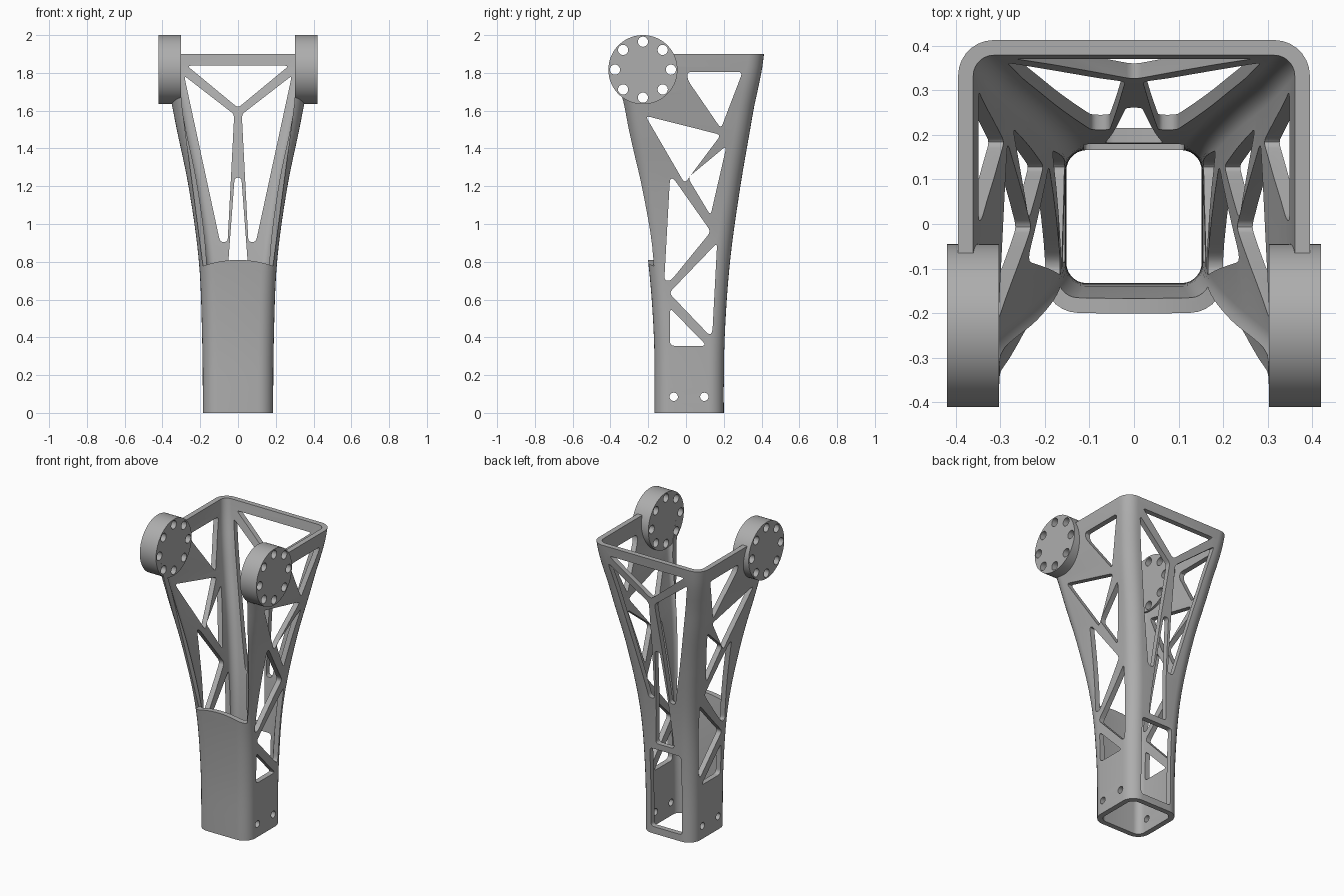
import bpy, bmesh, math
from mathutils import Vector

if "Cube" in bpy.data.objects:
    bpy.data.objects.remove(bpy.data.objects["Cube"], do_unlink=True)

grey = bpy.data.materials.new("satin grey")
grey.use_nodes = True
grey.diffuse_color = (0.42, 0.42, 0.42, 1)
grey.node_tree.nodes["Principled BSDF"].inputs["Base Color"].default_value = (0.42, 0.42, 0.42, 1)


def make(name, bm):
    bmesh.ops.recalc_face_normals(bm, faces=bm.faces)
    mesh = bpy.data.meshes.new(name)
    bm.to_mesh(mesh)
    bm.free()
    mesh.materials.append(grey)
    obj = bpy.data.objects.new(name, mesh)
    bpy.context.collection.objects.link(obj)
    return obj


def rounded(points, d):
    """Soften the corners of a 2D outline."""
    out, pts = [], [Vector(p) for p in points]
    for i, p in enumerate(pts):
        a, b = pts[i - 1] - p, pts[(i + 1) % len(pts)] - p
        a = p + a.normalized() * min(d, a.length * 0.45)
        b = p + b.normalized() * min(d, b.length * 0.45)
        for k in range(5):
            t = k / 4
            out.append(a * (1 - t) ** 2 + p * 2 * t * (1 - t) + b * t * t)
    return out


def circle(u, v, r, n=24):
    return [(u + r * math.cos(math.tau * i / n), v + r * math.sin(math.tau * i / n)) for i in range(n)]


def prism(bm, outline, axis, lo, hi):
    """Extrude a (horizontal, z) outline along x or y."""
    def place(p, w):
        return bm.verts.new((w, p[0], p[1]) if axis == "x" else (p[0], w, p[1]))
    a, b = [place(p, lo) for p in outline], [place(p, hi) for p in outline]
    bm.faces.new(a)
    bm.faces.new(b)
    for i in range(len(a)):
        j = (i + 1) % len(a)
        bm.faces.new((a[i], a[j], b[j], b[i]))


def cut(obj, cutter):
    mod = obj.modifiers.new("cut", "BOOLEAN")
    mod.operation, mod.solver, mod.object = "DIFFERENCE", "EXACT", cutter
    cutter.hide_render = True


def finish(obj):
    """Bake the cuts and smooth the curved surfaces."""
    graph = bpy.context.evaluated_depsgraph_get()
    mesh = bpy.data.meshes.new_from_object(obj.evaluated_get(graph))
    obj.modifiers.clear()
    obj.data = mesh
    bpy.ops.object.select_all(action="DESELECT")
    obj.select_set(True)
    bpy.context.view_layer.objects.active = obj
    bpy.ops.object.shade_smooth_by_angle(angle=math.radians(30))


# Flared tube profile: height, half width, front y, back y
LEVELS = [(0, .186, -.167, .2), (.4, .19, -.17, .205), (.8, .207, -.2, .233),
          (1.2, .262, -.26, .288), (1.6, .343, -.327, .356), (1.9, .395, -.378, .413)]
WALL = 0.034


def section(z):
    i = max(k for k in range(len(LEVELS) - 1) if LEVELS[k][0] <= z)
    q = [Vector(LEVELS[min(max(k, 0), len(LEVELS) - 1)]) for k in range(i - 1, i + 3)]
    t = (z - q[1][0]) / (q[2][0] - q[1][0])
    m1, m2 = (q[2] - q[0]) / 2, (q[3] - q[1]) / 2
    return (q[1] * (2 * t**3 - 3 * t**2 + 1) + m1 * (t**3 - 2 * t**2 + t)
            + q[2] * (3 * t**2 - 2 * t**3) + m2 * (t**3 - t**2))


def ring(bm, z, inset):
    _, w, f, b = section(z)
    w, f, b, r = w - inset, f + inset, b - inset, 0.08 - inset
    verts = []
    for k, (cx, cy) in enumerate([(w - r, b - r), (r - w, b - r), (r - w, f + r), (w - r, f + r)]):
        for s in range(8):
            a = math.pi / 2 * (k + s / 7)
            verts.append(bm.verts.new((cx + r * math.cos(a), cy + r * math.sin(a), z)))
    return verts


# Hollow shell: up the outside, down the inside, closed at both rims
bm = bmesh.new()
heights = [1.9 * i / 28 for i in range(29)]
rings = [ring(bm, z, 0) for z in heights] + [ring(bm, z, WALL) for z in reversed(heights)]
for k, lower in enumerate(rings):
    upper = rings[(k + 1) % len(rings)]
    for i in range(len(lower)):
        j = (i + 1) % len(lower)
        bm.faces.new((lower[i], lower[j], upper[j], upper[i]))
shell = make("flared_truss_shell", bm)

# Pivot discs on both sides
DISC_Y, DISC_Z, DISC_R = -0.228, 1.817, 0.183
discs = []
for name, lo, hi in (("left_pivot_disc", .303, .42), ("right_pivot_disc", -.42, -.303)):
    bm = bmesh.new()
    prism(bm, circle(DISC_Y, DISC_Z, DISC_R, 72), "x", lo, hi)
    discs.append(make(name, bm))

# Side truss windows, as (y, z) outlines
SIDE = [
    [(.005, 1.805), (.3, 1.805), (.185, 1.505), (.01, 1.76)],
    [(-.215, 1.573), (.185, 1.472), (-.007, 1.215)],
    [(.215, 1.415), (.01, 1.245), (.13, 1.045)],
    [(-.085, 1.24), (-.065, 1.24), (.132, .96), (-.08, .7), (-.115, .7)],
    [(.165, .9), (-.09, .635), (.125, .41), (.14, .43)],
    [(-.085, .555), (.11, .355), (-.085, .355)],
]
bm = bmesh.new()
for outline in SIDE:
    prism(bm, rounded(outline, 0.025), "x", -1, 1)
for y in (-.065, .097):
    prism(bm, circle(y, .085, .022), "x", -1, 1)
for i in range(8):
    a = math.tau * i / 8
    prism(bm, circle(DISC_Y + .148 * math.cos(a), DISC_Z + .148 * math.sin(a), .027), "x", -1, 1)
side_cutter = make("side_window_cutter", bm)

# Back truss windows, as (x, z) outlines
strut_gap = [(-.285, 1.785), (-.02, 1.58), (-.055, .905), (-.095, .905)]
BACK = [
    [(-.27, 1.838), (.27, 1.838), (0, 1.615)],
    strut_gap,
    [(-x, z) for x, z in strut_gap],
    [(-.018, 1.245), (.018, 1.245), (.066, .6), (-.066, .6)],
    [(-.112, .56), (.112, .56), (.112, .045), (-.112, .045)],
]
bm = bmesh.new()
for outline in BACK:
    prism(bm, rounded(outline, 0.02), "y", .08, .7)
back_cutter = make("back_window_cutter", bm)

# Open front with an arched sill; its inner side leans with the wall
arch = [(.185 * t / 8, .81 - .032 * (t / 8) ** 2) for t in range(-8, 9)]
bm = bmesh.new()
prism(bm, arch + [(.3, 1.65), (.31, 2.1), (-.31, 2.1), (-.3, 1.65)], "y", -.8, 0)
for v in bm.verts:
    if v.co.y > -.1:
        v.co.y = -.14 - .172 * (v.co.z - .78)
front_cutter = make("front_opening_cutter", bm)

for cutter in (side_cutter, back_cutter, front_cutter):
    cut(shell, cutter)
for disc in discs:
    cut(disc, side_cutter)
for part in [shell] + discs:
    finish(part)
for cutter in (side_cutter, back_cutter, front_cutter):
    bpy.data.objects.remove(cutter, do_unlink=True)
